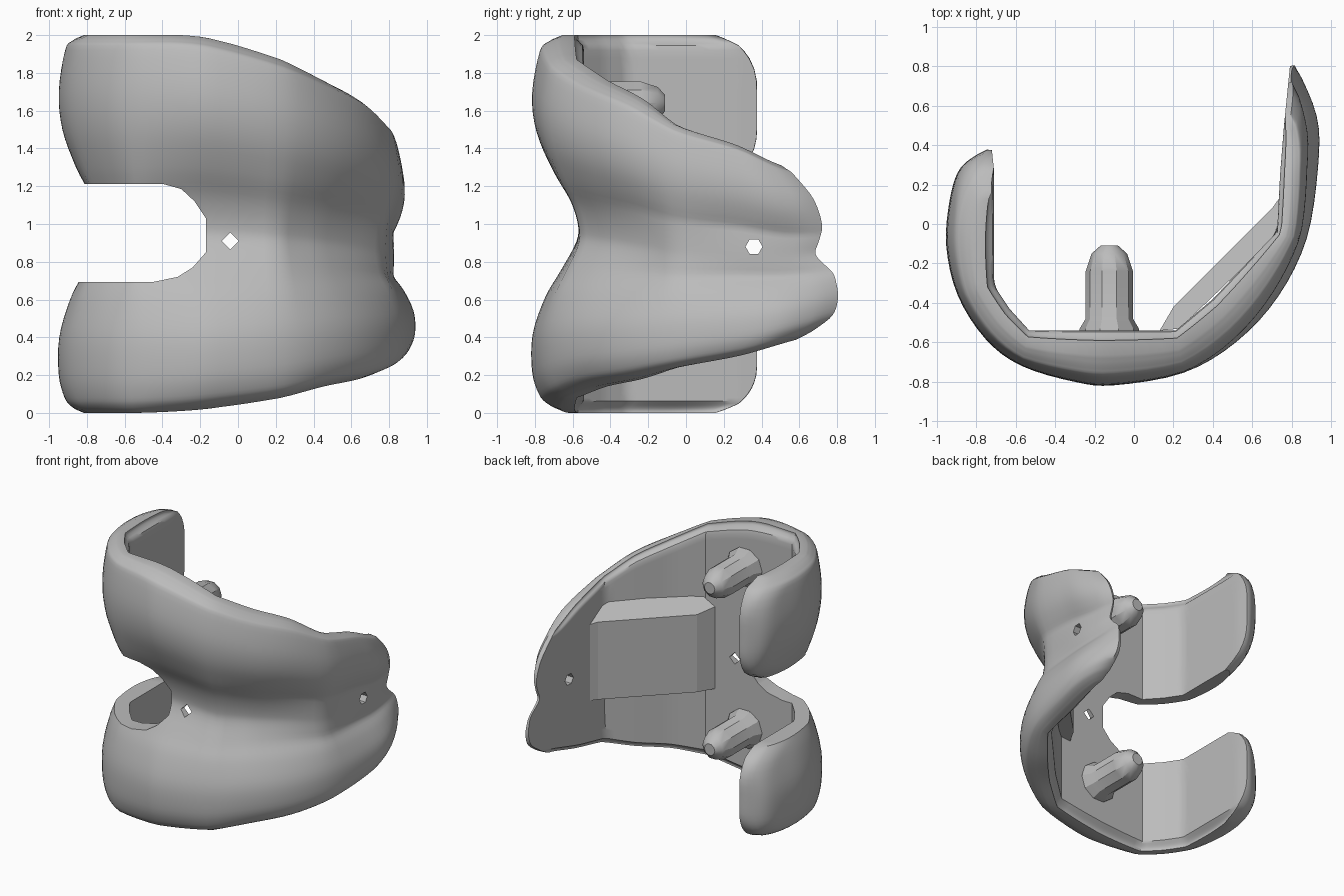
import bpy, bmesh, math
from mathutils import Vector

if "Cube" in bpy.data.objects:
    bpy.data.objects.remove(bpy.data.objects["Cube"])

metal = bpy.data.materials.new("satin grey")
metal.use_nodes = True
GREY = (0.5, 0.5, 0.5, 1)
metal.diffuse_color = GREY
metal.node_tree.nodes["Principled BSDF"].inputs["Base Color"].default_value = GREY


def make(name, verts, faces):
    bm = bmesh.new()
    vs = [bm.verts.new(v) for v in verts]
    for f in faces:
        bm.faces.new([vs[i] for i in f])
    bmesh.ops.recalc_face_normals(bm, faces=bm.faces)
    mesh = bpy.data.meshes.new(name)
    bm.to_mesh(mesh)
    bm.free()
    mesh.materials.append(metal)
    ob = bpy.data.objects.new(name, mesh)
    bpy.context.collection.objects.link(ob)
    return ob


def activate(ob):
    bpy.ops.object.select_all(action="DESELECT")
    ob.select_set(True)
    bpy.context.view_layer.objects.active = ob


def smooth(ob, angle):
    activate(ob)
    bpy.ops.object.shade_smooth_by_angle(angle=math.radians(angle))


def prism(name, outline, low, high):
    """Extrude an outline; low and high turn a 2D point into the two end points."""
    n = len(outline)
    verts = [low(*p) for p in outline] + [high(*p) for p in outline]
    sides = [(i, (i + 1) % n, (i + 1) % n + n, i + n) for i in range(n)]
    return make(name, verts, sides + [range(n), range(n, 2 * n)])


def curve_at(points, t, curved=True):
    """Value at index t of a list of vectors, straight or Catmull-Rom."""
    last = len(points) - 1
    t = min(max(t, 0), last)
    i = min(int(t), last - 1)
    u = t - i
    b, c = points[i], points[i + 1]
    if not curved:
        return b.lerp(c, u)
    a = points[i - 1] if i else b * 2 - c
    d = points[i + 2] if i + 2 <= last else c * 2 - b
    return b + (c - a) * (u / 2) + (a * 2 - b * 5 + c * 4 - d) * (u * u / 2) \
        + (b * 3 - a - c * 3 + d) * (u ** 3 / 2)


# Shell stations: inner x y, outer x y, bottom and top height
STATIONS = [
    (-.72, .375, -.79, .38, 0, 2), (-.71, .28, -.88, .285, 0, 2),
    (-.71, .1, -.93, .12, 0, 2), (-.71, -.12, -.947, -.11, 0, 2),
    (-.71, -.31, -.89, -.36, 0, 2), (-.63, -.43, -.75, -.58, 0, 2),
    (-.53, -.54, -.57, -.715, 0, 2), (-.3, -.54, -.3, -.795, 0.01, 2),
    (-.1, -.54, -.1, -.812, .03, 1.97), (.21, -.54, .25, -.75, .08, 1.87),
    (.4, -.38, .52, -.595, .14, 1.76), (.57, -.2, .735, -.365, .18, 1.66),
    (.725, -.04, .88, -.07, .24, 1.52), (.74, .25, .94, .3, .3, 1.42),
    (.76, .5, .935, .56, .37, 1.31), (.79, .8, .86, .815, .44, 1.28),
]
inner_path = [Vector((s[0], s[1], 0)) for s in STATIONS]
outer_path = [Vector((s[2], s[3], 0)) for s in STATIONS]
heights = [Vector((s[4], s[5], 0)) for s in STATIONS]

# Cross-section: relative height, relative thickness, draw-back of the flange end
LOBES = [Vector(p) for p in [
    (0, .45, .75), (.015, .7, .6), (.04, .87, .4), (.1, 1, .1), (.2, .99, 0),
    (.3, .75, .03), (.37, .46, .1), (.45, .15, .32), (.5, .12, .4),
    (.57, .28, .33), (.65, .62, .28), (.75, .92, .35), (.85, 1, .5),
    (.96, .86, .8), (.985, .7, .92), (1, .45, 1)]]

SUB = 4
LAST = len(STATIONS) - 1
COLS, ROWS = LAST * SUB + 1, (len(LOBES) - 1) * SUB + 1


def end_pull(v):
    """How far the rear edge draws back at the corners of each lobe."""
    z = 2 * v
    u = abs(z - .35) / .35 if z < .95 else abs(z - 1.61) / .39
    u = min(max((u - .25) / .75, 0), 1)
    return 1.7 * u ** 2.5


def shell_point(i, j):
    lobe = curve_at(LOBES, j / SUB)
    v, thick, notch = min(max(lobe.x, 0), 1), lobe.y, lobe.z
    start = end_pull(v)
    stop = LAST - notch
    t = i / SUB
    t += start * max(0, 1 - t / 5) - notch * max(0, (t - 11) / (LAST - 11))
    # The flange has a shallower groove and a thinner upper lobe
    flange = min(max((t - 9) / 4, 0), 1)
    floor = .39 * math.sin(math.pi * v)
    thick += flange * (max(floor, thick * (1 - .38 * v)) - thick)
    edge = min(max(min(t - start, stop - t) / 1.4, 0), 1)
    thick *= .35 + .65 * math.sqrt(1 - (1 - edge) ** 2)
    a, b = curve_at(inner_path, t, False), curve_at(outer_path, t)
    h = curve_at(heights, t)
    up = Vector((0, 0, min(max(h.x + (h.y - h.x) * v, 0), 2)))
    # Chamfer along the inner rim
    rim = .4 * max(0, 1 - min(v, 1 - v) / .03)
    return a.lerp(b, thick * rim) + up, a.lerp(b, thick) + up


# Curved shell
pairs = [shell_point(i, j) for i in range(COLS) for j in range(ROWS)]
verts = [p[0] for p in pairs] + [p[1] for p in pairs]
OUT = len(pairs)
faces = []
for i in range(COLS - 1):
    for j in range(ROWS - 1):
        q = (i * ROWS + j, i * ROWS + j + 1, (i + 1) * ROWS + j + 1, (i + 1) * ROWS + j)
        faces += [q, tuple(k + OUT for k in reversed(q))]
for i in range(COLS - 1):
    for j in (0, ROWS - 1):
        a, b = i * ROWS + j, (i + 1) * ROWS + j
        faces.append((a, b, b + OUT, a + OUT))
for j in range(ROWS - 1):
    for i in (0, COLS - 1):
        a = i * ROWS + j
        faces.append((a, a + 1, a + 1 + OUT, a + OUT))
shell = make("curved_shell", verts, faces)

# Slot that parts the two rear lobes, and small through holes
slot = prism("slot_cutter",
             [(-1.2, 1.213), (-.4, 1.213), (-.3, 1.185), (-.23, 1.12), (-.17, 1.03),
              (-.17, .85), (-.24, .77), (-.32, .72), (-.45, .693), (-1.2, .693)],
             lambda x, z: (x, -1.2, z), lambda x, z: (x, .7, z))


def ring(a, b, r, n):
    return [(a + r * math.cos(k * math.tau / n), b + r * math.sin(k * math.tau / n))
            for k in range(n)]


front_hole = prism("front_hole_cutter", ring(-.04, .91, .045, 4),
                   lambda x, z: (x, -1, z), lambda x, z: (x, -.3, z))
flange_hole = prism("flange_hole_cutter", ring(.36, .88, .045, 6),
                    lambda y, z: (.5, y, z), lambda y, z: (1.2, y, z))
for cutter in (slot, front_hole, flange_hole):
    cutter.hide_render = True
    mod = shell.modifiers.new("cut", "BOOLEAN")
    mod.operation, mod.object, mod.solver = "DIFFERENCE", cutter, "EXACT"
    activate(shell)
    bpy.ops.object.modifier_apply(modifier=mod.name)
    bpy.data.objects.remove(cutter)
smooth(shell, 35)

# Raised block behind the groove, with a sloping top
prism("inner_block", [(.13, -.54), (.2, -.42), (.7, .08), (.735, .13),
                      (.73, -.05), (.23, -.53)],
      lambda x, y: (x, y, .63), lambda x, y: (x, y, 1.23 + .7 * (x - y - .62)))

# Fixing pegs: position along y, radius
PEG = [(-.58, .15), (-.53, .15), (-.48, .12), (-.24, .12), (-.15, .09), (-.11, .045)]
SIDES = 10
for name, z in (("lower_peg", .39), ("upper_peg", 1.64)):
    verts = [(x, y, h) for y, r in PEG for x, h in ring(-.125, z, r, SIDES)]
    faces = [range(SIDES), range(len(verts) - SIDES, len(verts))]
    for a in range(len(PEG) - 1):
        for k in range(SIDES):
            m = (k + 1) % SIDES
            faces.append((a * SIDES + k, a * SIDES + m,
                          (a + 1) * SIDES + m, (a + 1) * SIDES + k))
    smooth(make(name, verts, faces), 30)
